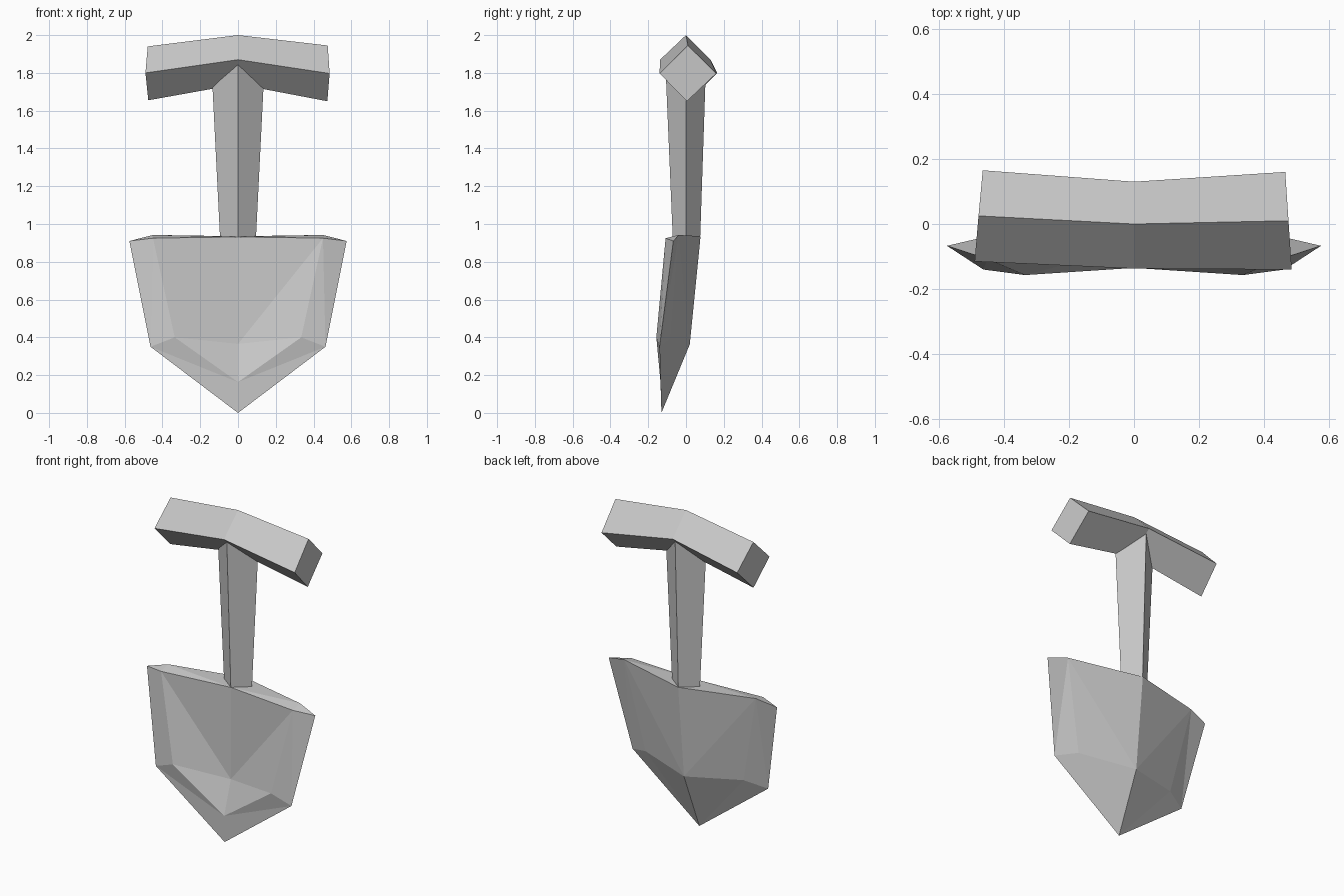
import bpy
import bmesh

old = bpy.data.objects.get("Cube")
if old:
    bpy.data.objects.remove(old, do_unlink=True)

# One plain grey for the whole tool
grey = bpy.data.materials.new("plain grey")
grey.use_nodes = True
grey.diffuse_color = (0.58, 0.58, 0.58, 1)
grey.node_tree.nodes["Principled BSDF"].inputs["Base Color"].default_value = grey.diffuse_color


def finish(bm, name):
    bmesh.ops.recalc_face_normals(bm, faces=bm.faces)
    mesh = bpy.data.meshes.new(name)
    bm.to_mesh(mesh)
    bm.free()
    mesh.materials.append(grey)
    obj = bpy.data.objects.new(name, mesh)
    bpy.context.collection.objects.link(obj)
    return obj


def loft(name, rings):
    """Skin a row of equal-sized rings and cap both ends."""
    bm = bmesh.new()
    loops = [[bm.verts.new(p) for p in ring] for ring in rings]
    count = len(loops[0])
    for a, b in zip(loops, loops[1:]):
        for i in range(count):
            j = (i + 1) % count
            bm.faces.new((a[i], a[j], b[j], b[i]))
    bm.faces.new(loops[0])
    bm.faces.new(loops[-1])
    return finish(bm, name)


# Bent diamond bar: each ring runs top, front, bottom, back
loft("grip", [
    [(-0.478, 0.025, 1.94), (-0.49, -0.115, 1.80), (-0.475, 0.02, 1.655), (-0.465, 0.165, 1.80)],
    [(0, 0, 2.0), (0, -0.137, 1.87), (0, 0, 1.74), (0, 0.13, 1.87)],
    [(0.475, 0.01, 1.945), (0.485, -0.14, 1.797), (0.473, 0.005, 1.65), (0.465, 0.16, 1.797)],
])


# Tapered diamond shaft
def diamond(width, front, back, z):
    return [(width, 0, z), (0, front, z), (-width, 0, z), (0, back, z)]


loft("shaft", [diamond(0.095, -0.07, 0.075, 0.925), diamond(0.141, -0.109, 0.106, 1.845)])

# Faceted scoop blade, one half mirrored across x
points = {
    "front_top": (0, -0.07, 0.932),
    "front_mid": (0, -0.07, 0.365),
    "front_low": (0, -0.135, 0.163),
    "front_shoulder": (0.45, -0.108, 0.925),
    "front_cheek": (0.335, -0.157, 0.40),
    "corner": (0.575, -0.067, 0.91),
    "side": (0.463, -0.14, 0.35),
    "tip": (0, -0.13, 0),
    "back_top": (0, 0.077, 0.935),
    "back_shoulder": (0.45, -0.038, 0.942),
    "back_cheek": (0.335, -0.083, 0.39),
    "back_mid": (0, 0.02, 0.363),
}
panels = [
    "front_top front_shoulder front_mid",
    "front_shoulder front_cheek front_mid",
    "front_cheek front_low front_mid",
    "front_shoulder corner side",
    "front_shoulder side front_cheek",
    "front_cheek side front_low",
    "front_low side tip",
    "front_top back_top back_shoulder",
    "front_top back_shoulder front_shoulder",
    "front_shoulder back_shoulder corner",
    "back_top back_mid back_shoulder",
    "back_shoulder back_mid back_cheek",
    "back_shoulder back_cheek side",
    "back_shoulder side corner",
    "back_mid tip back_cheek",
    "back_cheek tip side",
]
bm = bmesh.new()
verts = {key: bm.verts.new(p) for key, p in points.items()}
for panel in panels:
    bm.faces.new([verts[key] for key in panel.split()])
blade = finish(bm, "blade")
mirror = blade.modifiers.new("Mirror", "MIRROR")
mirror.use_clip = True
